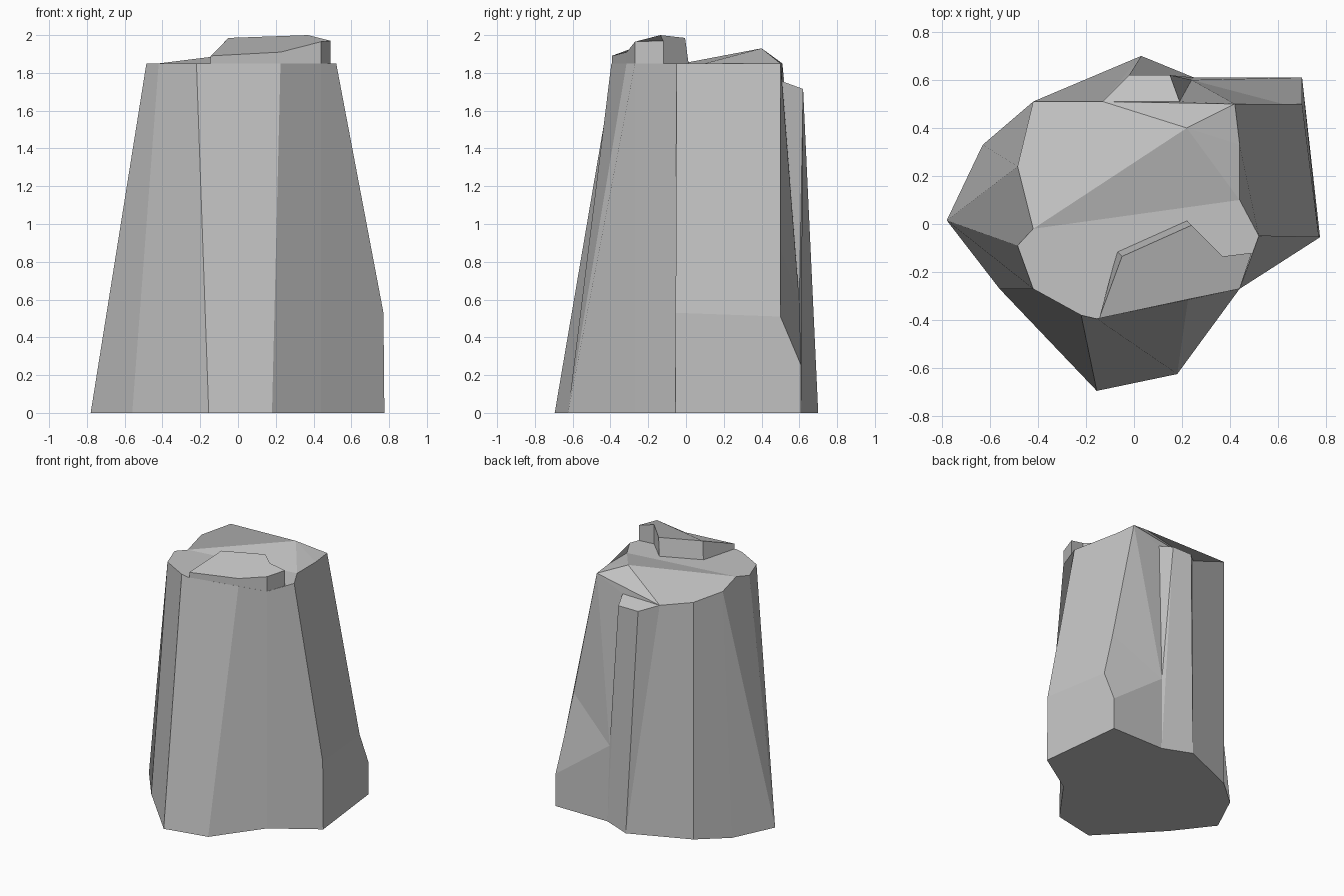
import bpy
import bmesh

cube = bpy.data.objects.get("Cube")
if cube:
    bpy.data.objects.remove(cube, do_unlink=True)

TOP = 1.85

# One plain stone colour
stone = bpy.data.materials.new("stone_grey")
stone.use_nodes = True
colour = (0.55, 0.55, 0.55, 1)
stone.diffuse_color = colour
stone.node_tree.nodes["Principled BSDF"].inputs["Base Color"].default_value = colour


def finish(bm, name):
    """Turn a bmesh into a flat shaded stone object."""
    bmesh.ops.recalc_face_normals(bm, faces=bm.faces)
    mesh = bpy.data.meshes.new(name)
    bm.to_mesh(mesh)
    bm.free()
    mesh.materials.append(stone)
    obj = bpy.data.objects.new(name, mesh)
    bpy.context.collection.objects.link(obj)
    return obj


def ring(bm, points, height):
    """Add points; a point without its own z takes the given height."""
    return [bm.verts.new(p if len(p) == 3 else (*p, height)) for p in points]


def bridge(bm, low, high, walk):
    """Join two loops, one face per word: q steps both, b the lower, t the upper."""
    i = j = 0
    for word in walk.split():
        lower, upper = [low[i]], [high[j]]
        for step in word:
            if step in "qb":
                i = (i + 1) % len(low)
                lower.append(low[i])
            if step in "qt":
                j = (j + 1) % len(high)
                upper.append(high[j])
        bm.faces.new(lower + upper[::-1])


# Rock body: ground outline, flank break points and upper rim
bm = bmesh.new()
front = ring(bm, [(-.155, -.695), (.18, -.625), (.44, -.27), (.775, -.055)], 0)
heel = bm.verts.new((.7, .61, 0))
back = ring(bm, [(.25, .61), (.03, .7), (-.42, .51),
                 (-.63, .33), (-.78, .015), (-.56, -.27)], 0)
flank = ring(bm, [(.77, -.055, .53), (.7, .5, .51),
                  (.62, .5, .865), (.24, .6, .59)], 0)
shoulder, hip, nick, hollow = flank
spur = bm.verts.new((.7, .61, .25))
rim = ring(bm, [(-.22, -.38), (-.155, -.395), (.225, -.315), (.44, -.27),
                (.52, -.05), (.44, .1), (.44, .33), (.42, .5),
                (.19, .51, 1.755), (.15, .62, 1.715), (-.02, .62, 1.715),
                (-.13, .51, 1.75), (-.42, .51), (-.485, .24),
                (-.42, -.02), (-.485, -.09), (-.42, -.27)], TOP)

# Steep sides
bridge(bm, front + flank + back, rim,
       "tq q qb bbttt b t t b q t q q b tt q q")

# Foot of the right flank and the underside
for face in ((front[-1], heel, spur, hip, shoulder),
             (hip, spur, hollow, nick),
             (spur, heel, back[0], hollow),
             front + [heel] + back):
    bm.faces.new(face)

# Flat front of the top, low peak behind it and the sunken rear ledge
peak = bm.verts.new((.22, .4, 1.93))
east, side, north, ledge_start = rim[5:9]
ledge_end, west = rim[11], rim[14]
for face in (rim[14:] + rim[:6],
             (west, east, peak), (east, side, peak), (side, north, peak),
             (north, ledge_end, peak), (north, ledge_start, ledge_end),
             rim[8:12], rim[11:15] + [peak]):
    bm.faces.new(face)
finish(bm, "rock_body")

# Raised slab along the front of the top, its rear walls leaning slightly
bm = bmesh.new()
slab = [(-.145, -.393, 1.89), (.225, -.314, 1.91), (.44, -.27, 1.965),
        (.49, -.12, 1.97), (.37, -.135, 2), (.24, -.005, 1.985),
        (-.05, -.135, 1.985)]
upper = ring(bm, slab, TOP)
lower = ring(bm, [(x - .02, y + .02) if y > -.2 and x < .3 else (x, y)
                  for x, y, z in slab], TOP - .01)
bridge(bm, lower, upper, "q " * len(slab))
bm.faces.new(upper)
bm.faces.new(lower)
finish(bm, "top_slab")
